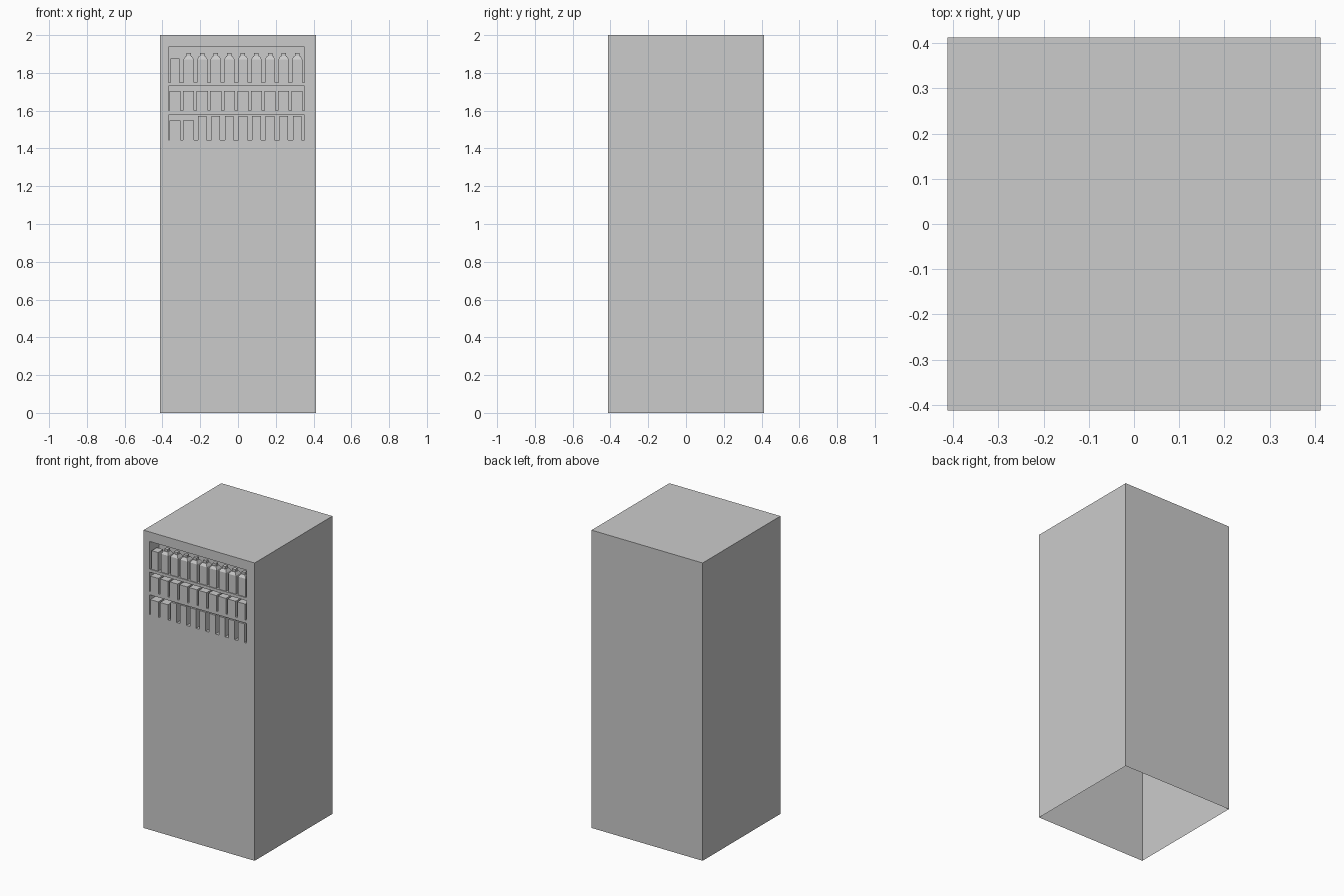
import bpy, bmesh

if "Cube" in bpy.data.objects:
    bpy.data.objects.remove(bpy.data.objects["Cube"])

H = 0.4125                      # half width and half depth of the cabinet
FRONT, TOP = -H, 2.0
X0, X1 = -0.367, 0.352          # sides of the display recesses
RECESS = 0.10
ROWS = [(1.75, 1.936), (1.60, 1.73), (1.445, 1.578)]   # bottom, top of each recess


def finish(bm, name):
    me = bpy.data.meshes.new(name)
    bm.to_mesh(me)
    bm.free()
    ob = bpy.data.objects.new(name, me)
    bpy.context.collection.objects.link(ob)
    return ob


def quad(bm, *pts):
    bm.faces.new([bm.verts.new(p) for p in pts])


def stack(name, x, y0, y1, sections):
    """Four-sided form lofted through (height, half width, half depth) sections."""
    bm = bmesh.new()
    yc = (y0 + y1) / 2
    rings = []
    for z, w, d in sections:
        rings.append([bm.verts.new((x + sx * w, yc + sy * d, z))
                      for sx, sy in ((-1, -1), (1, -1), (1, 1), (-1, 1))])
    for a, b in zip(rings, rings[1:]):
        for i in range(4):
            j = (i + 1) % 4
            bm.faces.new((a[i], a[j], b[j], b[i]))
    bm.faces.new(rings[-1])
    bm.faces.new(rings[0][::-1])
    return finish(bm, name)


def box_item(name, x, width, z0, z1, setback=0.0, depth=0.06):
    y0 = FRONT + setback
    return stack(name, x, y0, y0 + depth,
                 [(z0, width / 2, depth / 2), (z1, width / 2, depth / 2)])


# Cabinet shell, open underneath, with three recesses in the front
bm = bmesh.new()
quad(bm, (-H, -H, TOP), (H, -H, TOP), (H, H, TOP), (-H, H, TOP))
quad(bm, (H, -H, 0), (H, H, 0), (H, H, TOP), (H, -H, TOP))
quad(bm, (-H, H, 0), (-H, -H, 0), (-H, -H, TOP), (-H, H, TOP))
quad(bm, (H, H, 0), (-H, H, 0), (-H, H, TOP), (H, H, TOP))
xs = [-H, X0, X1, H]
zs = [0.0] + sorted(z for row in ROWS for z in row) + [TOP]
back = FRONT + RECESS
for k, (a, b) in enumerate(zip(zs, zs[1:])):
    for i, (l, r) in enumerate(zip(xs, xs[1:])):
        if i == 1 and k % 2 == 1:
            quad(bm, (l, back, a), (r, back, a), (r, back, b), (l, back, b))
            quad(bm, (l, FRONT, a), (r, FRONT, a), (r, back, a), (l, back, a))
            quad(bm, (l, back, b), (r, back, b), (r, FRONT, b), (l, FRONT, b))
            quad(bm, (l, FRONT, a), (l, back, a), (l, back, b), (l, FRONT, b))
            quad(bm, (r, back, a), (r, FRONT, a), (r, FRONT, b), (r, back, b))
        else:
            quad(bm, (l, FRONT, a), (r, FRONT, a), (r, FRONT, b), (l, FRONT, b))
bmesh.ops.remove_doubles(bm, verts=bm.verts, dist=1e-5)
finish(bm, "cabinet")

FIRST, PITCH = -0.333, 0.0718

# Top shelf: one plain carton and nine bottles
z0 = ROWS[0][0]
box_item("top_carton", FIRST, 0.047, z0, 1.875, 0.006, 0.055)
for i in range(1, 10):
    y0 = FRONT + 0.006
    stack(f"bottle_{i}", FIRST + i * PITCH, y0, y0 + 0.055,
          [(z0, 0.027, 0.0275), (1.872, 0.027, 0.0275), (1.89, 0.016, 0.016),
           (1.89, 0.012, 0.012), (1.905, 0.012, 0.012)])

# Middle shelf: ten short cans
for i in range(10):
    box_item(f"short_can_{i}", FIRST + i * PITCH, 0.059, ROWS[1][0], 1.705)

# Bottom shelf: two short cans and eight slim cans
for i in range(10):
    x = FIRST + i * PITCH
    if i < 2:
        box_item(f"low_can_{i}", x, 0.059, ROWS[2][0], 1.547)
    else:
        box_item(f"slim_can_{i}", x, 0.046, ROWS[2][0], 1.571)
